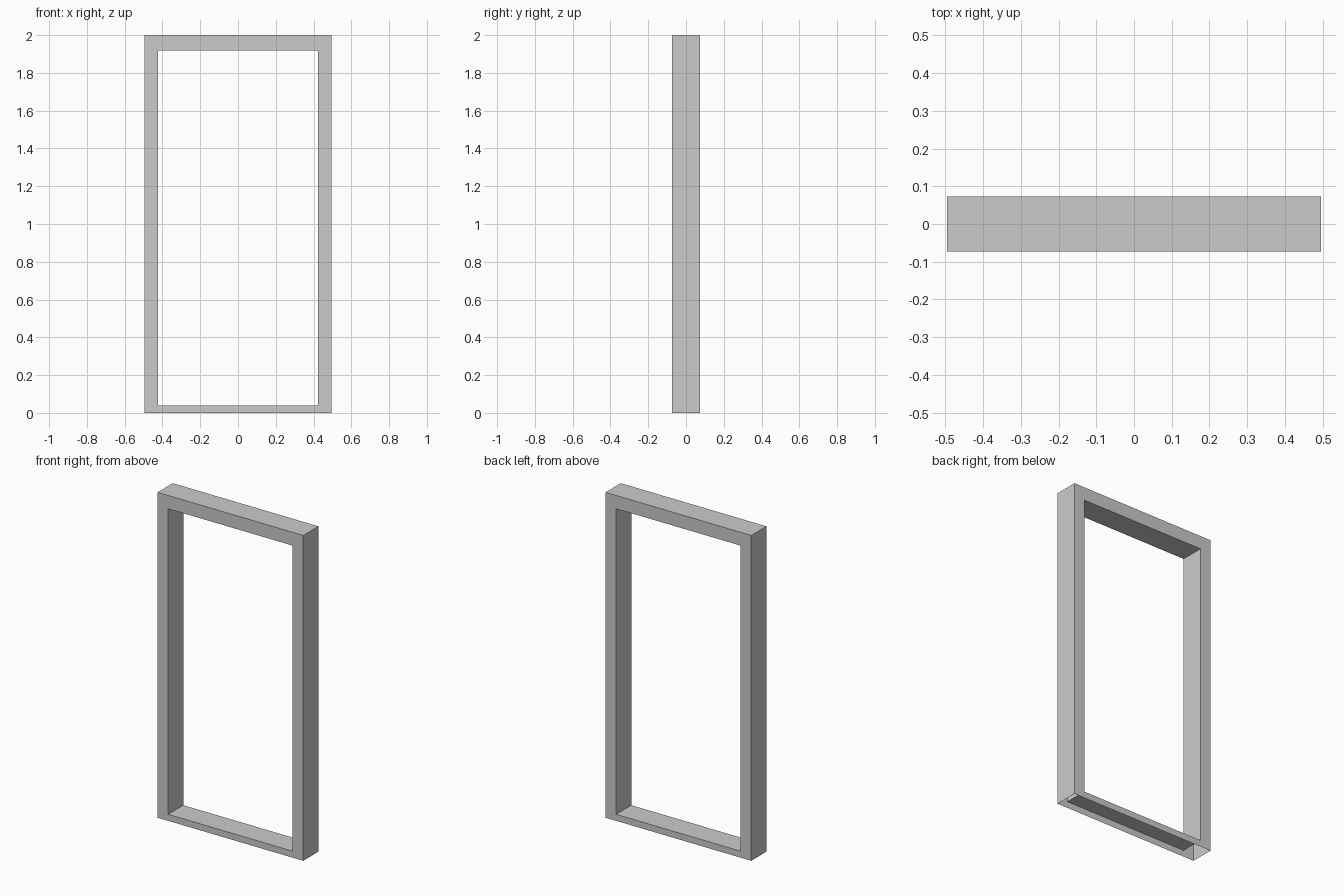
import bpy, bmesh

if "Cube" in bpy.data.objects:
    bpy.data.objects.remove(bpy.data.objects["Cube"])

HALF_W, HALF_D, HEIGHT = 0.495, 0.0735, 2.0
IN_W, IN_BOTTOM, IN_TOP = 0.423, 0.04, 1.918


def rect(bm, half, low, high, y):
    return [bm.verts.new((x, y, z)) for x, z in
            ((-half, low), (half, low), (half, high), (-half, high))]


bm = bmesh.new()

# front face as a ring of four quads around the opening
outer = rect(bm, HALF_W, 0, HEIGHT, -HALF_D)
inner = rect(bm, IN_W, IN_BOTTOM, IN_TOP, -HALF_D)
ring = []
for i in range(4):
    j = (i + 1) % 4
    ring.append(bm.faces.new((outer[i], outer[j], inner[j], inner[i])))

# depth: keep the front ring, extrude a copy to the back
kept = bmesh.ops.extrude_face_region(bm, geom=ring, use_keep_orig=True)
moved = [g for g in kept["geom"] if isinstance(g, bmesh.types.BMVert)]
bmesh.ops.translate(bm, verts=moved, vec=(0, 2 * HALF_D, 0))
bmesh.ops.recalc_face_normals(bm, faces=bm.faces)

# the frame is hollow and open underneath
under = [f for f in bm.faces if all(v.co.z < 0.001 for v in f.verts)]
bmesh.ops.delete(bm, geom=under, context='FACES_ONLY')

mesh = bpy.data.meshes.new("door_frame")
bm.to_mesh(mesh)
bm.free()
bpy.context.collection.objects.link(bpy.data.objects.new("door_frame", mesh))
